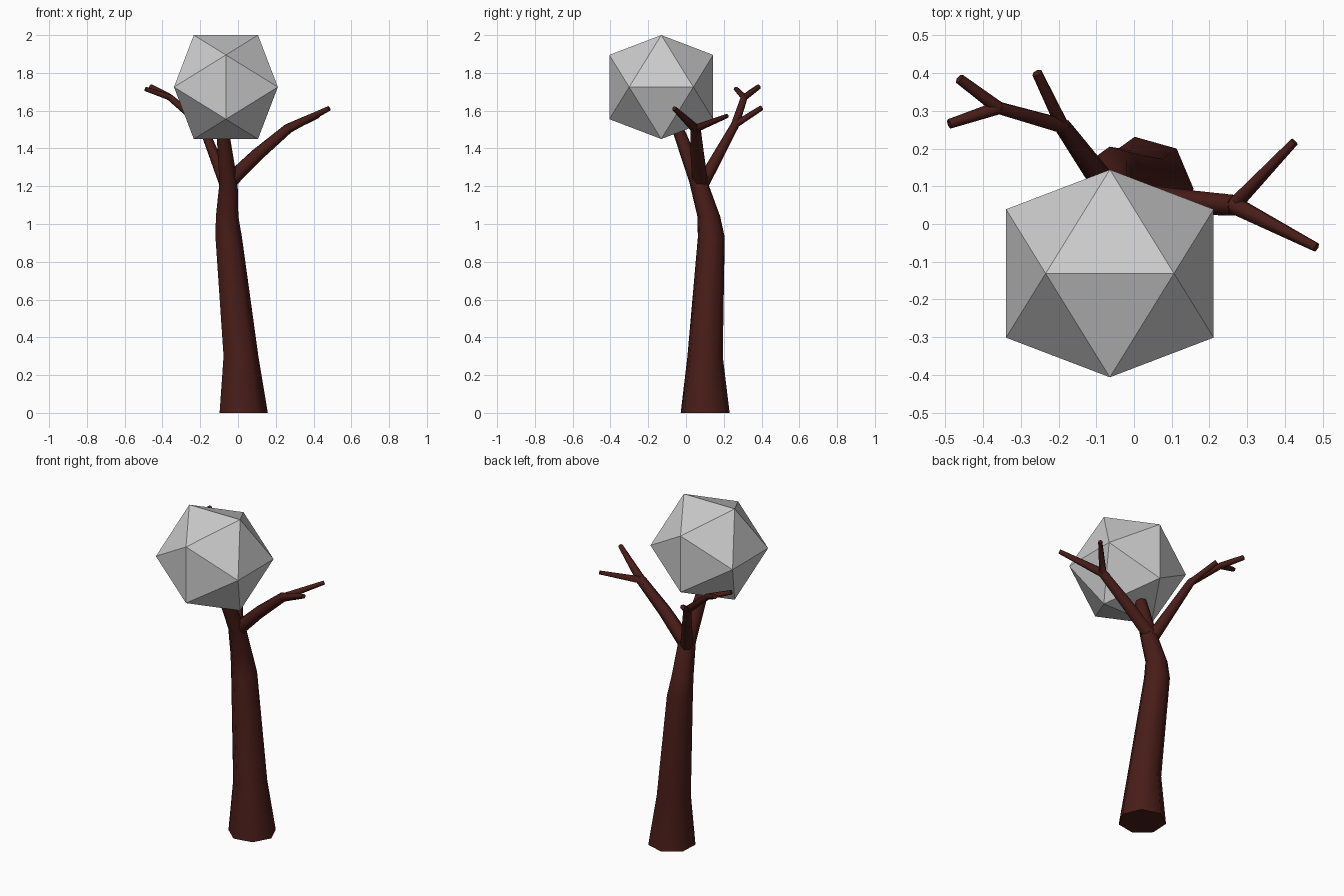
import bpy, bmesh, math
from mathutils import Vector

if "Cube" in bpy.data.objects:
    bpy.data.objects.remove(bpy.data.objects["Cube"])

bark = bpy.data.materials.new("dark_bark")
bark.diffuse_color = (0.065, 0.012, 0.009, 1)
bark.use_nodes = True
bark.node_tree.nodes["Principled BSDF"].inputs["Base Color"].default_value = bark.diffuse_color


def make_object(name, bm, mat=None):
    bmesh.ops.recalc_face_normals(bm, faces=bm.faces)
    mesh = bpy.data.meshes.new(name)
    bm.to_mesh(mesh)
    bm.free()
    obj = bpy.data.objects.new(name, mesh)
    bpy.context.collection.objects.link(obj)
    if mat:
        mesh.materials.append(mat)
    return obj


def limb(name, path, sides=6, start=100, level=False):
    """Tapered tube through (x, y, z, radius) points; level keeps rings horizontal."""
    bm = bmesh.new()
    pts = [Vector(p[:3]) for p in path]
    rings = []
    for i, p in enumerate(pts):
        tangent = pts[min(i + 1, len(pts) - 1)] - pts[max(i - 1, 0)]
        if level:
            tangent = Vector((0, 0, 1))
        rot = Vector((0, 0, 1)).rotation_difference(tangent.normalized())
        ring = []
        for k in range(sides):
            a = math.radians(start) + math.tau * k / sides
            ring.append(bm.verts.new(p + rot @ Vector((math.cos(a), math.sin(a), 0)) * path[i][3]))
        rings.append(ring)
    for lo, hi in zip(rings, rings[1:]):
        for k in range(sides):
            n = (k + 1) % sides
            bm.faces.new((lo[k], lo[n], hi[n], hi[k]))
    bm.faces.new(rings[0])
    bm.faces.new(rings[-1])
    obj = make_object(name, bm, bark)
    bpy.ops.object.select_all(action='DESELECT')
    obj.select_set(True)
    bpy.context.view_layer.objects.active = obj
    bpy.ops.object.shade_smooth_by_angle(angle=math.radians(62))
    return obj


# Trunk, leaning and running up into the foliage
limb("trunk", [(0.025, 0.10, 0, 0.133), (0.012, 0.10, 0.3, 0.096),
               (-0.052, 0.133, 0.93, 0.073), (-0.06, 0.12, 1.04, 0.062),
               (-0.052, 0.066, 1.22, 0.050), (-0.08, -0.03, 1.47, 0.036),
               (-0.10, -0.12, 1.70, 0.02)], sides=7, level=True)

# Right branch with two twigs
fork_r = (0.265, 0.05, 1.505)
limb("right_branch", [(-0.05, 0.075, 1.22, 0.042), (0.10, 0.06, 1.365, 0.036), fork_r + (0.028,)])
limb("right_front_twig", [(0.24, 0.055, 1.485, 0.027), fork_r + (0.026,), (0.483, -0.062, 1.612, 0.013)])
limb("right_back_twig", [(0.24, 0.05, 1.485, 0.024), fork_r + (0.022,), (0.425, 0.218, 1.572, 0.012)])

# Left branch, forking twice
fork_l = (-0.19, 0.26, 1.525)
fork_t = (-0.36, 0.308, 1.67)
limb("left_branch", [(-0.06, 0.08, 1.20, 0.036), fork_l + (0.022,)])
limb("left_back_twig", [(-0.18, 0.245, 1.50, 0.018), fork_l + (0.018,), (-0.257, 0.40, 1.615, 0.014)])
limb("left_side_branch", [(-0.18, 0.245, 1.50, 0.022), fork_l + (0.022,), fork_t + (0.018,)])
limb("left_upper_twig", [fork_t + (0.018,), (-0.463, 0.385, 1.727, 0.014)])
limb("left_outer_twig", [fork_t + (0.018,), (-0.49, 0.265, 1.715, 0.013)])

# Foliage: axis-aligned icosahedron from three golden rectangles
long, short = 0.275, 0.17
bm = bmesh.new()
for a in (-1, 1):
    for b in (-1, 1):
        for p in ((a * short, 0, b * long), (a * long, b * short, 0), (0, a * long, b * short)):
            bm.verts.new(Vector(p) + Vector((-0.064, -0.131, 1.725)))
bmesh.ops.convex_hull(bm, input=bm.verts)
make_object("foliage", bm)
